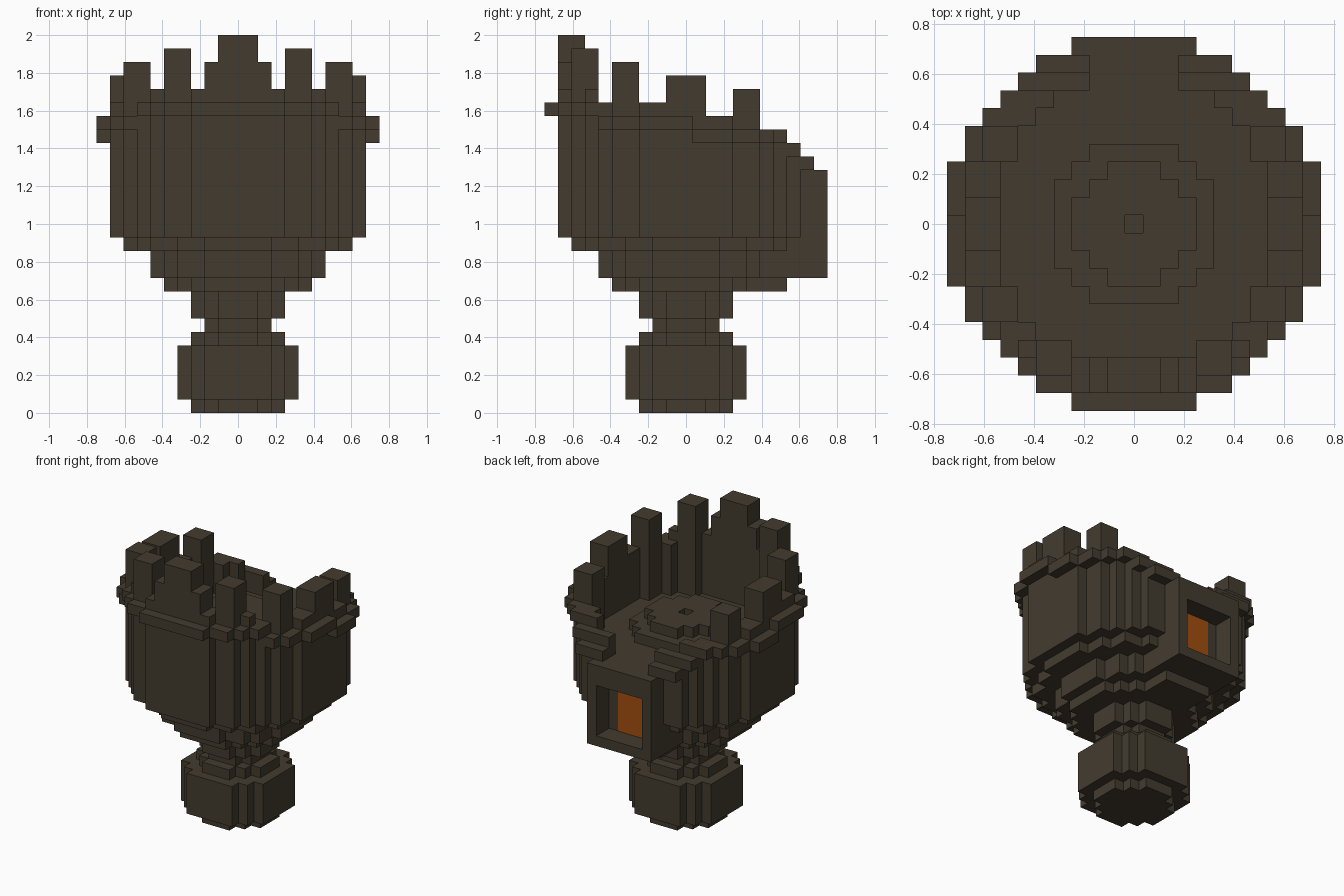
import bpy
import bmesh
from mathutils import Vector

U = 1 / 14  # block size

if "Cube" in bpy.data.objects:
    bpy.data.objects.remove(bpy.data.objects["Cube"], do_unlink=True)


def material(name, rgb):
    m = bpy.data.materials.new(name)
    m.use_nodes = True
    m.diffuse_color = (*rgb, 1)
    bsdf = next(n for n in m.node_tree.nodes if n.type == "BSDF_PRINCIPLED")
    bsdf.inputs["Base Color"].default_value = (*rgb, 1)
    return m


STONE = material("dark_olive_stone", (0.055, 0.044, 0.028))
GLOW = material("burnt_orange", (0.36, 0.075, 0.005))


def box(xs, ys, zs):
    """Cells in inclusive x and y ranges and a half-open z range."""
    return {(x, y, z) for x in range(xs[0], xs[1] + 1)
            for y in range(ys[0], ys[1] + 1) for z in range(*zs)}


def disc(r, z0, z1):
    """Round slab of cells."""
    n = int(r)
    return {c for c in box((-n, n), (-n, n), (z0, z1)) if c[0] ** 2 + c[1] ** 2 <= r * r}


def mirrored(cells):
    return cells | {(-x, y, z) for x, y, z in cells}


def build(name, cells, mat=STONE):
    """Skin the outside of a set of cells and merge its flat faces."""
    bm = bmesh.new()
    verts = {}

    def vert(p):
        key = tuple(round(2 * c) for c in p)
        if key not in verts:
            verts[key] = bm.verts.new(p * U)
        return verts[key]

    for cell in cells:
        centre = Vector(cell) + Vector((0, 0, 0.5))
        for axis in range(3):
            for sign in (-1, 1):
                step = Vector([sign if i == axis else 0 for i in range(3)])
                if tuple(int(a + b) for a, b in zip(cell, step)) in cells:
                    continue
                u = Vector([0.5 if i == (axis + 1) % 3 else 0 for i in range(3)])
                v = step.cross(u)
                p = centre + step / 2
                bm.faces.new([vert(p + q) for q in (u + v, v - u, -u - v, u - v)])
    bm.normal_update()
    bmesh.ops.dissolve_limit(bm, angle_limit=0.02, verts=bm.verts[:], edges=bm.edges[:])
    bmesh.ops.recalc_face_normals(bm, faces=bm.faces[:])
    me = bpy.data.meshes.new(name)
    bm.to_mesh(me)
    bm.free()
    me.materials.append(mat)
    ob = bpy.data.objects.new(name, me)
    bpy.context.collection.objects.link(ob)
    return ob


def rim_layer(y):
    """Height of the sloping rim, falling towards the back."""
    if y <= -7:
        return 22
    if y <= 0:
        return 21
    return 20 if y <= 7 else 27 - y


def wall_top(y):
    return rim_layer(y) + (2 if y <= 5 else 1)


# Foot and neck
build("foot", disc(3.5, 0, 1) | disc(4.5, 1, 5) | disc(3.5, 5, 6))
build("neck", disc(2.5, 6, 7) | disc(3.5, 7, 9))

# Rear alcove: solid block with a recess for the door
recess = box((-2, 2), (9, 10), (11, 16))
alcove = box((-3, 3), (5, 10), (10, 17)) | box((-2, 2), (3, 7), (9, 10))

# Bowl with its inner floor
bowl = disc(5.5, 9, 10) | disc(6.5, 10, 12) | disc(8.5, 12, 13) | disc(9.5, 13, 18)
build("bowl", (bowl | alcove) - recess)
step_hole = {(0, 0, 19)}
build("floor_steps", (disc(4.5, 18, 19) | disc(3.5, 19, 20)) - step_hole)

# Parapet wall, open at the back
wall = {(x, y, z) for x, y, z in disc(9.5, 18, 24)
        if x * x + y * y > (62 if y < 7 else 72)
        and z < wall_top(y) and not (y > 0 and abs(x) <= 2)}
build("parapet_wall", wall)

# Sloping outer rim
rim = {(x, y, z) for x, y, z in disc(10.5, 17, 23)
       if x * x + y * y > 90 and z == rim_layer(y)}
build("outer_rim", rim)

# Battlements
build("front_battlement", box((-1, 1), (-9, -8), (22, 28)) | box((-2, 2), (-9, -8), (22, 26)))
for name, xs, ys, top in (
    ("front_side_battlements", (4, 5), (-8, -7), 27),
    ("corner_battlements", (7, 8), (-5, -4), 26),
    ("side_battlements", (8, 9), (-1, 1), 25),
    ("rear_battlements", (7, 8), (4, 5), 24),
):
    build(name, mirrored(box(xs, ys, (18, top))))

# Glowing door plate on the back of the recess
bpy.ops.mesh.primitive_cube_add(size=1, location=(0, 8.5 * U, 13.5 * U))
door = bpy.context.object
door.name = "glowing_door"
door.scale = (3 * U, 0.008, 5 * U)
door.data.materials.append(GLOW)
